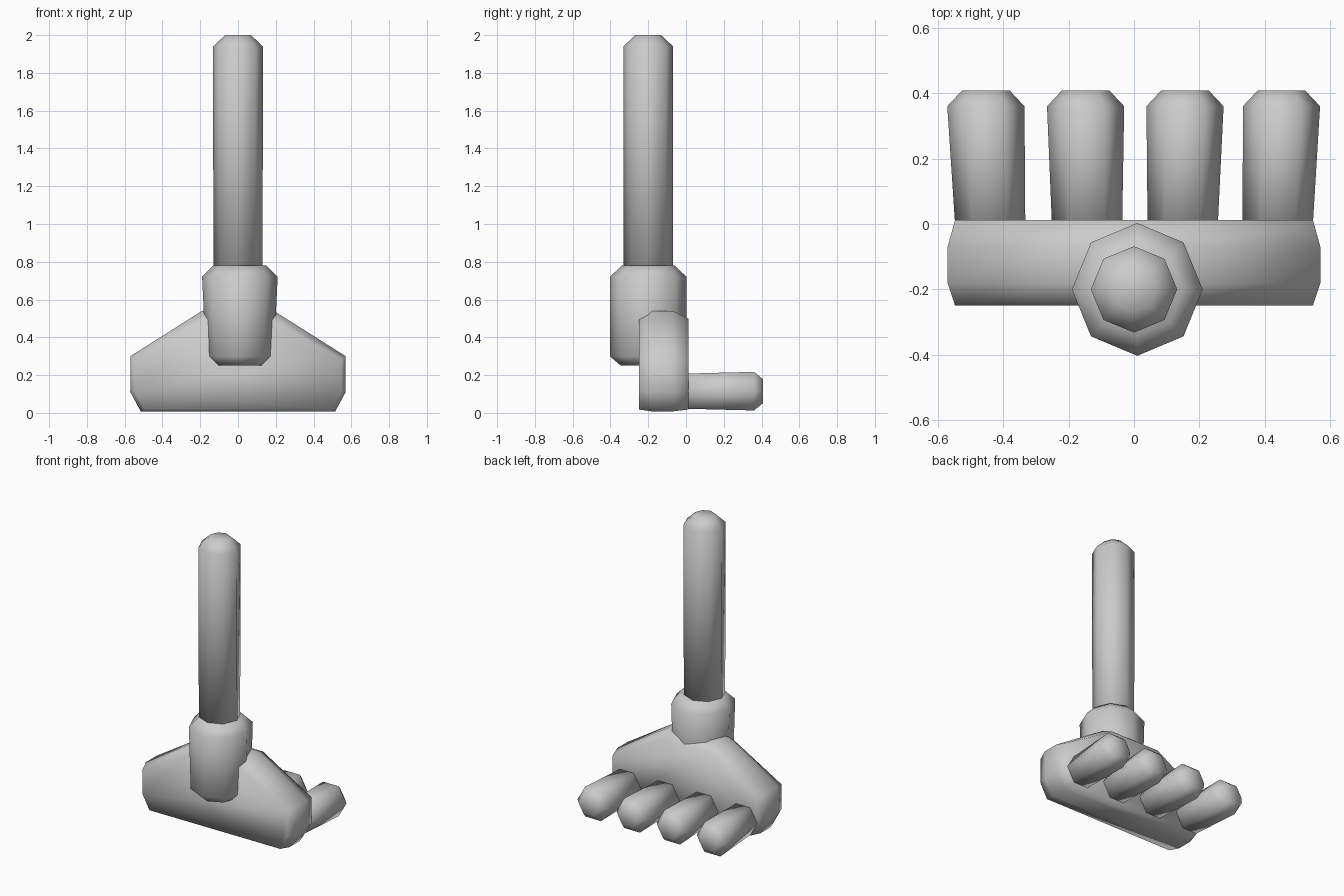
import bpy, bmesh, math
from mathutils import Vector

cube = bpy.data.objects.get("Cube")
if cube:
    bpy.data.objects.remove(cube, do_unlink=True)

grey = bpy.data.materials.new("plain grey")
grey.use_nodes = True
tone = (0.6, 0.6, 0.6, 1)
grey.diffuse_color = tone
grey.node_tree.nodes["Principled BSDF"].inputs["Base Color"].default_value = tone


def loft(name, rings):
    """Skin a list of equal-length point rings and cap both ends."""
    bm = bmesh.new()
    rows = [[bm.verts.new(p) for p in ring] for ring in rings]
    n = len(rows[0])
    for a, b in zip(rows, rows[1:]):
        for i in range(n):
            j = (i + 1) % n
            bm.faces.new((a[i], a[j], b[j], b[i]))
    bm.faces.new(rows[0])
    bm.faces.new(rows[-1])
    bmesh.ops.recalc_face_normals(bm, faces=bm.faces)
    for f in bm.faces:
        f.smooth = True
    mesh = bpy.data.meshes.new(name)
    bm.to_mesh(mesh)
    bm.free()
    mesh.materials.append(grey)
    obj = bpy.data.objects.new(name, mesh)
    bpy.context.collection.objects.link(obj)
    return obj


def ring(center, u, v, ru, rv, sides):
    c, u, v = Vector(center), Vector(u), Vector(v)
    angles = [2 * math.pi * i / sides for i in range(sides)]
    return [c + u * ru * math.cos(a) + v * rv * math.sin(a) for a in angles]


X, Y, Z = (1, 0, 0), (0, 1, 0), (0, 0, 1)

# Leg: octagonal rod with a chamfered top
loft("leg", [ring((0, -0.2, z), X, Y, r, r, 8)
             for z, r in [(0.6, 0.13), (1.94, 0.132), (2.0, 0.068)]])

# Ankle: wider octagonal sleeve, chamfered at both ends
loft("ankle", [ring((0.01, -0.2, z), X, Y, rx, ry, 8)
               for z, rx, ry in [(0.25, 0.13, 0.145), (0.3, 0.18, 0.203),
                                 (0.72, 0.2, 0.203), (0.78, 0.14, 0.14)]])

# Foot body: mirrored outline lofted from front to back, softened at its rims
half = [(0.19, 0.54), (0.57, 0.3), (0.57, 0.11), (0.515, 0.008)]
outline = half + [(-x, z) for x, z in reversed(half)]


def foot_ring(y, sx, sz):
    return [(x * sx, y, 0.17 + (z - 0.17) * (sz if z > 0.17 else 0.94))
            for x, z in outline] if sx < 1 else [(x, y, z) for x, z in outline]


loft("foot_body", [foot_ring(-0.25, 0.96, 0.87), foot_ring(-0.18, 1, 1),
                   foot_ring(-0.07, 1, 1), foot_ring(0.012, 0.96, 0.89)])

# Toes: four hexagonal fingers, slightly flared towards a chamfered tip
for i, (x_base, x_tip) in enumerate([(-0.438, -0.453), (-0.143, -0.148),
                                     (0.148, 0.156), (0.438, 0.451)]):
    loft(f"toe_{i + 1}", [ring((x, y, 0.115), X, Z, r, r, 6)
                          for x, y, r in [(x_base, -0.05, 0.106),
                                          (x_tip, 0.36, 0.118),
                                          (x_tip, 0.408, 0.073)]])
